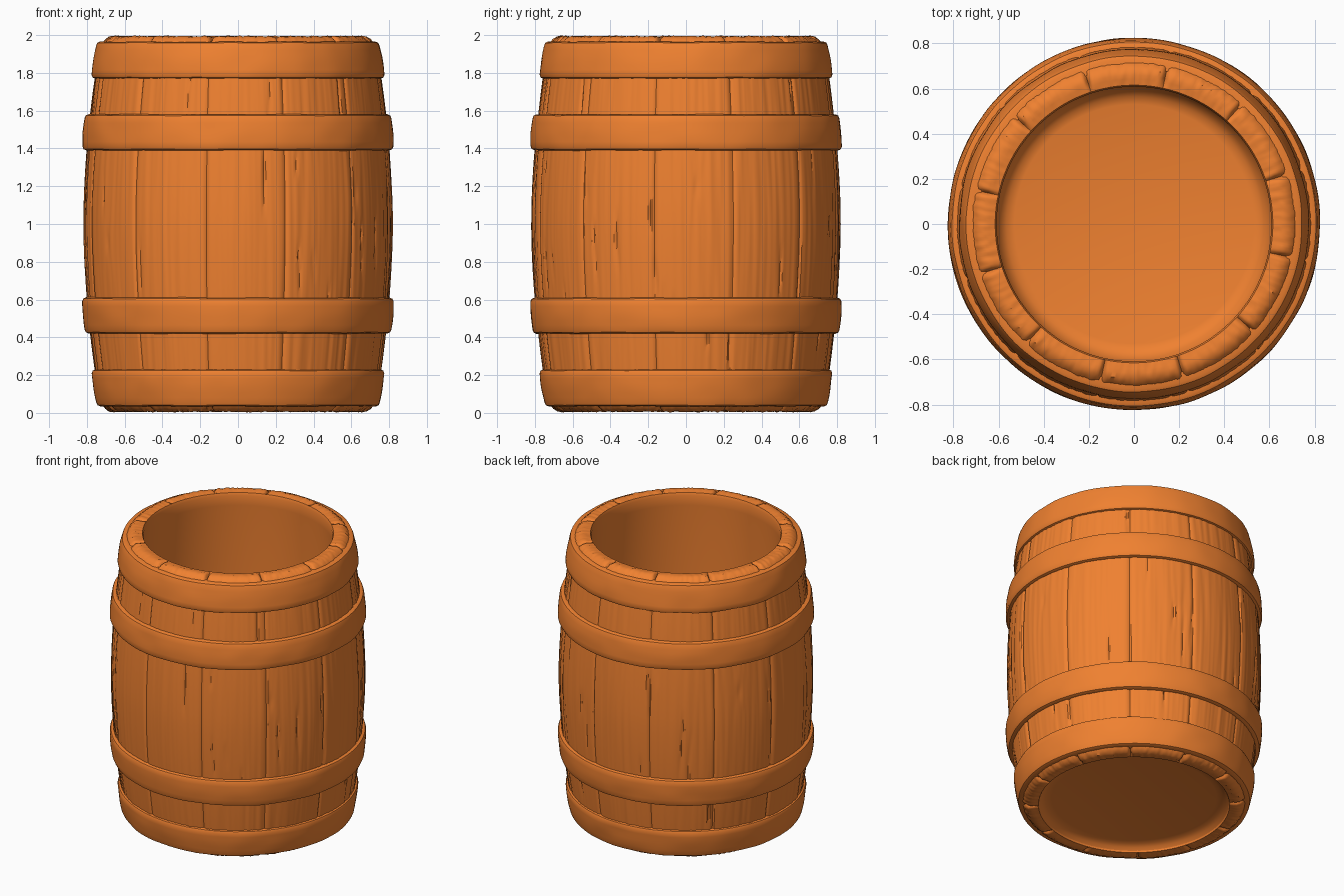
import bpy, bmesh, math, random
from mathutils import Vector, noise

if "Cube" in bpy.data.objects:
    bpy.data.objects.remove(bpy.data.objects["Cube"])

random.seed(4)
COLS = 480
STAVES = 12
JOINT = math.radians(18)          # angle of the first stave joint

mat = bpy.data.materials.new("orange_wood")
mat.diffuse_color = (0.87, 0.22, 0.03, 1)
mat.use_nodes = True
mat.node_tree.nodes["Principled BSDF"].inputs["Base Color"].default_value = mat.diffuse_color


def lathe(name, pts, cols, disp=None, closed=True, angle=40):
    """Spin an (r, z) profile, running up the outside, with optional relief."""
    bm = bmesh.new()
    n = len(pts)
    rings = []
    for i, (r, z) in enumerate(pts):
        p, q = pts[(i - 1) % n], pts[(i + 1) % n]
        nrm = Vector((q[1] - p[1], p[0] - q[0])).normalized()
        ring = []
        for c in range(cols):
            a = JOINT + 2 * math.pi * c / cols
            d = disp(a, r, z, nrm) if disp else 0
            rr, zz = r + nrm.x * d, z + nrm.y * d
            ring.append(bm.verts.new((rr * math.cos(a), rr * math.sin(a), zz)))
        rings.append(ring)
    for i in range(n if closed else n - 1):
        a, b = rings[i], rings[(i + 1) % n]
        for c in range(cols):
            e = (c + 1) % cols
            bm.faces.new((a[c], a[e], b[e], b[c]))
    bmesh.ops.remove_doubles(bm, verts=bm.verts, dist=1e-5)
    bmesh.ops.recalc_face_normals(bm, faces=bm.faces)
    me = bpy.data.meshes.new(name)
    bm.to_mesh(me)
    bm.free()
    ob = bpy.data.objects.new(name, me)
    bpy.context.collection.objects.link(ob)
    me.materials.append(mat)
    bpy.ops.object.select_all(action='DESELECT')
    ob.select_set(True)
    bpy.context.view_layer.objects.active = ob
    bpy.ops.object.shade_smooth_by_angle(angle=math.radians(angle))
    return ob


def body_r(z):
    """Bulging outer radius of the staves."""
    t = abs(z - 1)
    return 0.818 - 0.095 * t ** 1.8


# Random cracks (angle, low z, high z, depth) and knots (angle, z)
cracks = []
for k in range(34):
    z0 = random.uniform(0.2, 1.5)
    cracks.append((random.randrange(COLS) * 2 * math.pi / COLS, z0,
                   z0 + random.uniform(0.15, 0.5), random.uniform(0.006, 0.013)))
knots = [(math.radians(a), z) for a, z in ((-40, 1.15), (4, 1.2), (-148, 0.9), (70, 1.0), (150, 1.2))]


def wrap(a):
    return (a + math.pi) % (2 * math.pi) - math.pi


def wood(a, r, z, nrm):
    """Relief of the staves: joints, grain, cracks and knots."""
    if nrm.x < -0.6:              # inner wall stays smooth
        return 0
    c = round((a - JOINT) / (2 * math.pi) * COLS)
    k = c % (COLS // STAVES)
    k = min(k, COLS // STAVES - k)
    end = abs(nrm.y) > 0.5
    d = -(0.028 if end else 0.009) * (1, 0.3, 0.06)[k] if k < 3 else 0
    if end:                       # uneven end grain
        return d - 0.006 + 0.006 * noise.noise((r * 45 * math.cos(a), r * 45 * math.sin(a), z))
    u = a * 26
    for ka, kz in knots:
        x, y = wrap(a - ka) * 0.8, (z - kz) * 0.25
        f = math.exp(-(x * x + y * y) / 0.0016)
        u += 30 * x * f
        d -= 0.006 * math.exp(-(x * x + y * y) / 0.00016)
    d += 0.0035 * noise.noise((u, z * 1.3, 2)) + 0.0025 * noise.noise((u * 2.6, z * 1.5, 7))
    for ca, z0, z1, dep in cracks:
        if z0 < z < z1:
            x = abs(wrap(a - ca - 0.015 * math.sin(z * 5 + ca)))
            if x < 0.012:
                d -= dep * (1 - x / 0.012) * math.sin(math.pi * (z - z0) / (z1 - z0))
    return d


# Staves: rounded bottom ends, bulging outside, rounded top ends, smooth inside
low = [(0.608, 0.03), (0.615, 0.012), (0.64, 0.002), (0.66, 0.0), (0.685, 0.004), (0.705, 0.018), (0.718, 0.04)]
outer = [(body_r(z), z) for z in (0.08 + 1.84 * i / 62 for i in range(63))]
top = [(r, 2 - z) for r, z in reversed(low)]
inner = [(0.612, 1.9), (0.622, 1.7), (0.632, 1.35), (0.635, 1.0), (0.632, 0.65), (0.622, 0.3), (0.612, 0.1)]
lathe("staves", low + outer + top + inner, COLS, wood)

# Barrel floor: shallow recess below, filleted floor above
floor = [(0, 0.06), (0.53, 0.06), (0.57, 0.053), (0.595, 0.04), (0.612, 0.022), (0.64, 0.03),
         (0.64, 0.25), (0.62, 0.26), (0.608, 0.21), (0.59, 0.175), (0.565, 0.15), (0.53, 0.14), (0, 0.14)]
lathe("barrel_floor", floor, 96, closed=False)


def dents(a, r, z, nrm):
    """Slight hammered unevenness of the hoops."""
    return 0.004 * noise.noise((5 * math.cos(a), 5 * math.sin(a), z * 9))


def hoop(name, z0, z1, r0, r1, depth):
    """Rounded band between two heights with its own radius at each edge."""
    b = 0.02
    pts = [(r0 - depth, z0), (r0 - b, z0), (r0 - 0.006, z0 + 0.006), (r0, z0 + b)]
    for i in range(1, 6):
        t = i / 6
        pts.append((r0 + (r1 - r0) * t + 0.004 * math.sin(math.pi * t), z0 + b + (z1 - z0 - 2 * b) * t))
    pts += [(r1, z1 - b), (r1 - 0.006, z1 - 0.006), (r1 - b, z1), (r1 - depth, z1)]
    lathe(name, pts, 160, dents)


# Four hoops, mirrored about mid height
for side in ("lower", "upper"):
    for part, z0, z1, r0, r1, dep in (("end_hoop", 0.035, 0.23, 0.75, 0.775, 0.06),
                                      ("belly_hoop", 0.42, 0.61, 0.812, 0.824, 0.05)):
        if side == "upper":
            z0, z1, r0, r1 = 2 - z1, 2 - z0, r1, r0
        hoop(side + "_" + part, z0, z1, r0, r1, dep)
